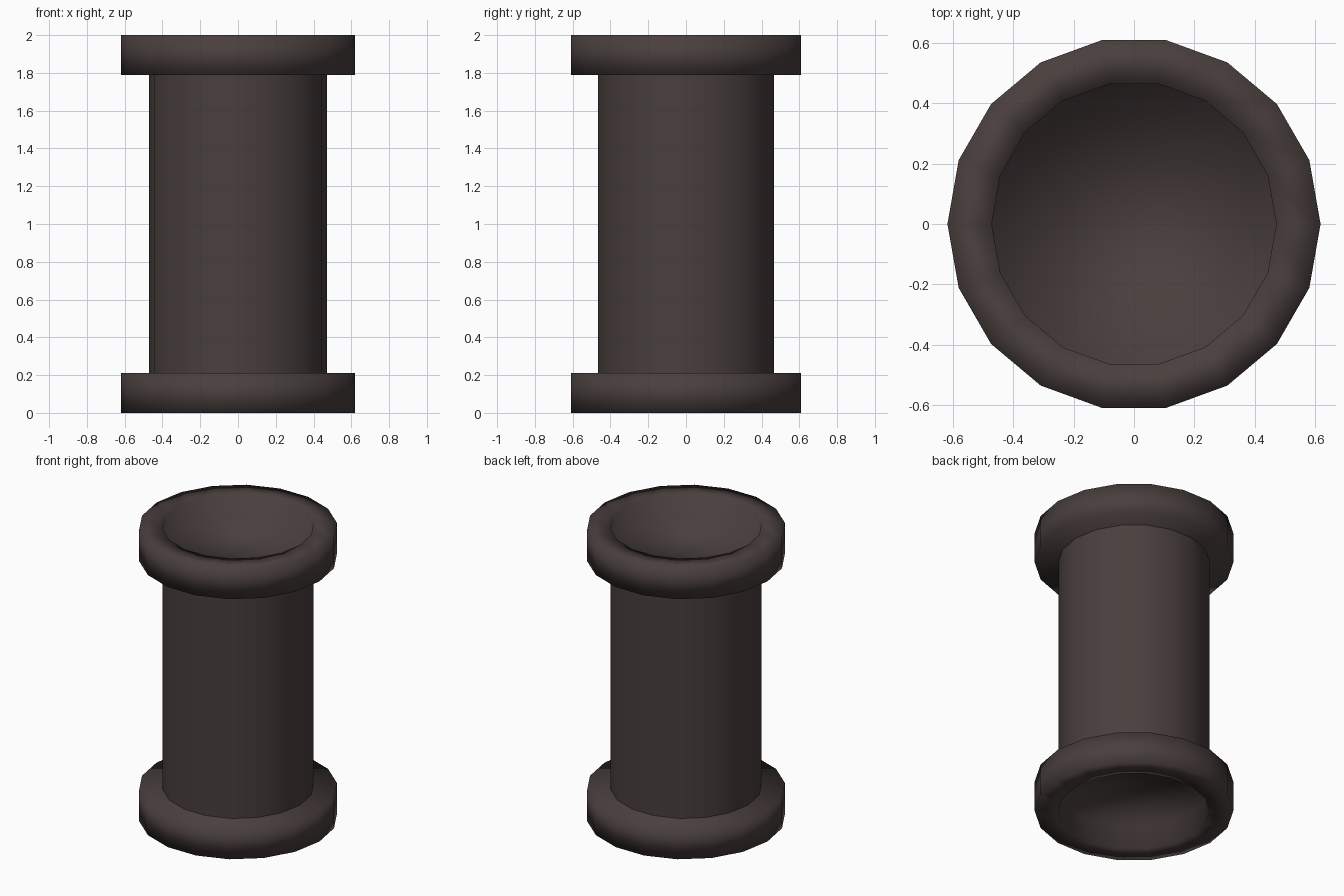
import bpy, bmesh, math

if "Cube" in bpy.data.objects:
    bpy.data.objects.remove(bpy.data.objects["Cube"])

SIDES = 18
R_TUBE, R_FLANGE = 0.472, 0.619
H, FLANGE, RECESS = 2.0, 0.212, 0.16

mat = bpy.data.materials.new("dark brown grey")
mat.diffuse_color = (0.066, 0.049, 0.047, 1)
mat.use_nodes = True
mat.node_tree.nodes["Principled BSDF"].inputs["Base Color"].default_value = mat.diffuse_color


def lathe(name, profile, cap_first=False, cap_last=False):
    """Sweep a (radius, z) profile round the z axis, softly shaded."""
    bm = bmesh.new()
    rings = [[bm.verts.new((r * math.cos(2 * math.pi * i / SIDES),
                            r * math.sin(2 * math.pi * i / SIDES), z))
              for i in range(SIDES)] for r, z in profile]
    for a, b in zip(rings, rings[1:]):
        for i in range(SIDES):
            j = (i + 1) % SIDES
            bm.faces.new((a[i], a[j], b[j], b[i]))
    if cap_first:
        bm.faces.new(rings[0][::-1])
    if cap_last:
        bm.faces.new(rings[-1])
    for f in bm.faces:
        f.smooth = True
    mesh = bpy.data.meshes.new(name)
    bm.to_mesh(mesh)
    bm.free()
    mesh.materials.append(mat)
    obj = bpy.data.objects.new(name, mesh)
    bpy.context.collection.objects.link(obj)
    return obj


# straight tube between the flanges
lathe("tube", [(R_TUBE, FLANGE), (R_TUBE, H - FLANGE)])

# thick end flanges, each a disc with a recessed outer face
lathe("lower_flange", [(R_TUBE, RECESS), (R_TUBE, 0), (R_FLANGE, 0),
                       (R_FLANGE, FLANGE)], True, True)
lathe("upper_flange", [(R_FLANGE, H - FLANGE), (R_FLANGE, H), (R_TUBE, H),
                       (R_TUBE, H - RECESS)], True, True)
